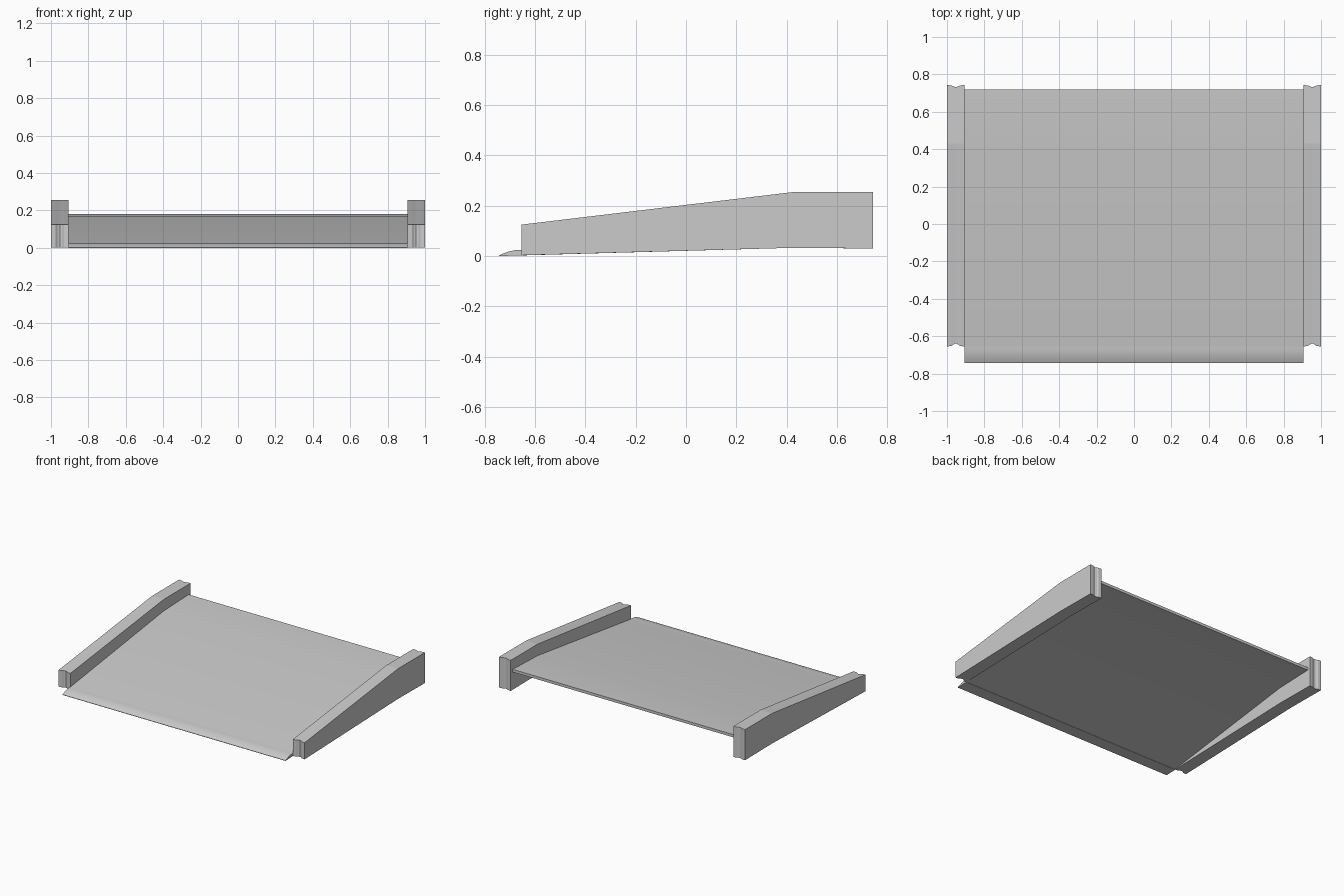
import bpy, bmesh

if "Cube" in bpy.data.objects:
    bpy.data.objects.remove(bpy.data.objects["Cube"])


def loft(name, sections):
    """Join matching closed loops into a capped solid."""
    bm = bmesh.new()
    loops = [[bm.verts.new(p) for p in s] for s in sections]
    n = len(loops[0])
    for a, b in zip(loops, loops[1:]):
        for i in range(n):
            j = (i + 1) % n
            bm.faces.new((a[i], a[j], b[j], b[i]))
    bm.faces.new(loops[0])
    bm.faces.new(loops[-1])
    bmesh.ops.recalc_face_normals(bm, faces=bm.faces)
    mesh = bpy.data.meshes.new(name)
    bm.to_mesh(mesh)
    bm.free()
    obj = bpy.data.objects.new(name, mesh)
    bpy.context.collection.objects.link(obj)
    return obj


def smooth(obj, angle):
    bpy.ops.object.select_all(action='DESELECT')
    obj.select_set(True)
    bpy.context.view_layer.objects.active = obj
    bpy.ops.object.shade_smooth_by_angle(angle=angle)


# Side rails: sloped profile with a shallow vertical groove in each end
# (x, depth of groove)
groove = [(0.905, 0), (0.93, 0.003), (0.94, 0.011), (0.953, 0.016),
          (0.966, 0.011), (0.975, 0.003), (1.0, 0)]
for side, label in ((-1, "left"), (1, "right")):
    sections = []
    for x, d in groove:
        f, b = -0.655 + d, 0.743 - d * 0.7
        sections.append([(side * x, f, 0.003), (side * x, f, 0.125),
                         (side * x, 0.43, 0.255), (side * x, b, 0.255),
                         (side * x, b, 0.03), (side * x, 0.43, 0.033)])
    loft(label + "_side_rail", sections)

# Deck plate: thin sheet that climbs and levels out at the back
top = [(-0.655, 0.025), (0.43, 0.17), (0.72, 0.18)]
profile = top + [(y, z - 0.02) for y, z in reversed(top)]
deck = loft("deck_plate", [[(x, y, z) for y, z in profile] for x in (-0.907, 0.907)])
smooth(deck, 0.5)

# Front lip: rounded wedge leading onto the deck
lip_profile = [(-0.743, 0), (-0.743, 0.003), (-0.725, 0.011), (-0.705, 0.018),
               (-0.68, 0.0235), (-0.655, 0.025), (-0.655, 0.003)]
lip = loft("front_lip", [[(x, y, z) for y, z in lip_profile] for x in (-0.907, 0.907)])
smooth(lip, 0.6)
